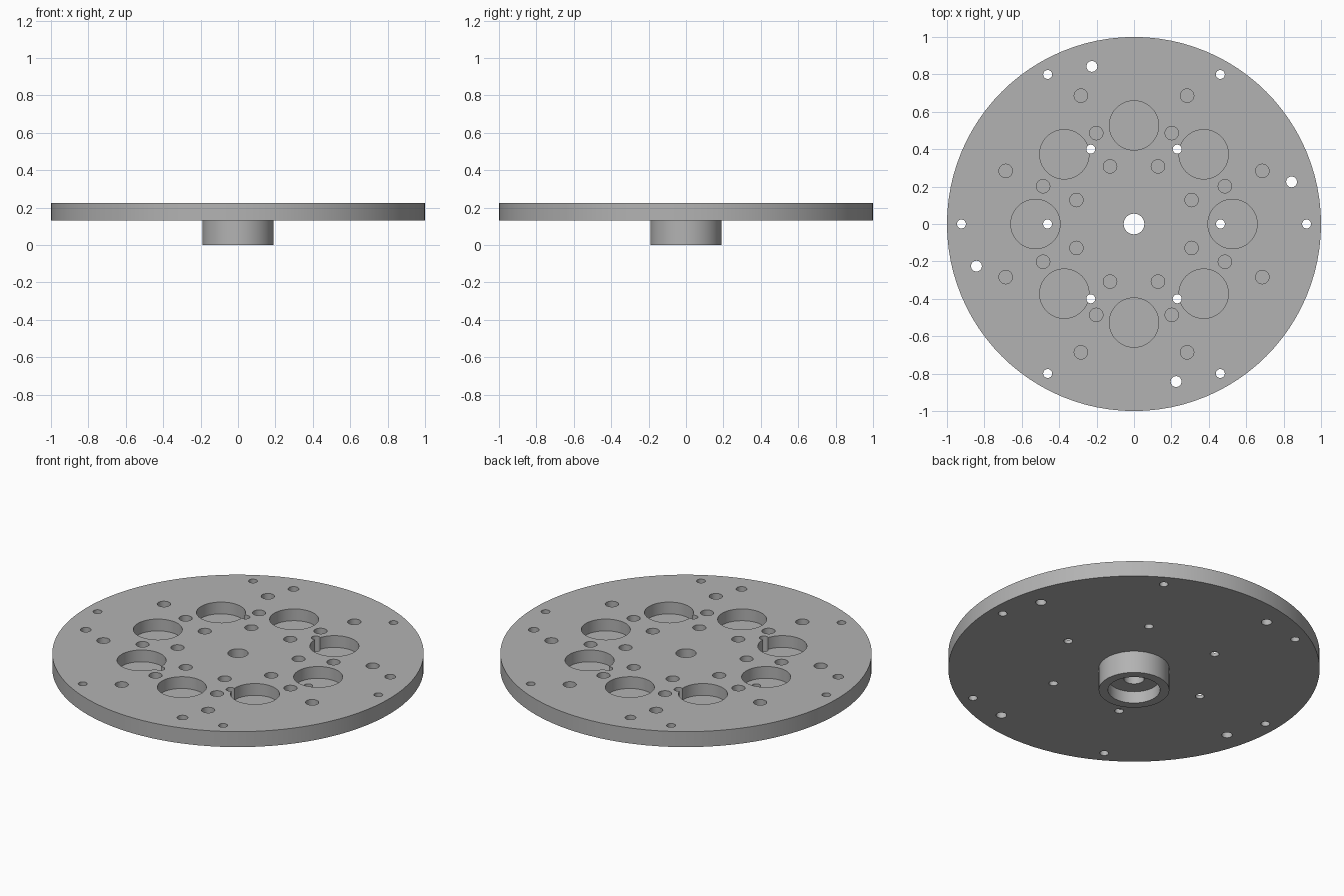
import bpy, bmesh, math
from mathutils import Matrix, Vector

cube = bpy.data.objects.get("Cube")
if cube:
    bpy.data.objects.remove(cube, do_unlink=True)

TOP, UNDER, FLOOR = 0.224, 0.132, 0.154

grey = bpy.data.materials.new("plain grey")
grey.use_nodes = True
grey.diffuse_color = (0.45, 0.45, 0.45, 1)
grey.node_tree.nodes["Principled BSDF"].inputs["Base Color"].default_value = grey.diffuse_color


def make_object(name, bm):
    bmesh.ops.recalc_face_normals(bm, faces=bm.faces)
    mesh = bpy.data.meshes.new(name)
    bm.to_mesh(mesh)
    bm.free()
    mesh.materials.append(grey)
    obj = bpy.data.objects.new(name, mesh)
    bpy.context.collection.objects.link(obj)
    return obj


def revolve(name, profile, steps):
    bm = bmesh.new()
    verts = [bm.verts.new((r, 0, z)) for r, z in profile]
    edges = [bm.edges.new((verts[i - 1], verts[i])) for i in range(len(verts))]
    bmesh.ops.spin(bm, geom=verts + edges, axis=(0, 0, 1), cent=(0, 0, 0),
                   angle=math.tau, steps=steps, use_merge=True)
    bmesh.ops.remove_doubles(bm, verts=bm.verts, dist=1e-5)
    return make_object(name, bm)


def drill(name, holes, low):
    """One cutter holding a cylinder per (x, y, radius), open above the top face."""
    bm = bmesh.new()
    high = TOP + 0.05
    for x, y, radius in holes:
        bmesh.ops.create_cone(bm, cap_ends=True, segments=48 if radius > 0.1 else 24,
                              radius1=radius, radius2=radius, depth=high - low,
                              matrix=Matrix.Translation((x, y, (high + low) / 2)))
    cutter = make_object(name, bm)
    cutter.hide_render = True
    return cutter


def ring(count, distance, radius, start=0.0):
    angles = [start + math.tau * i / count for i in range(count)]
    return [(distance * math.cos(a), distance * math.sin(a), radius) for a in angles]


# Round plate with hollow hub underneath and a centre hole
plate = revolve("round_plate_with_hub", [
    (0.055, 0.07), (0.14, 0.07), (0.14, 0), (0.19, 0),
    (0.19, UNDER), (1, UNDER), (1, TOP), (0.055, TOP)], 96)

# Blind pockets: eight large ones and three rings of paired small ones
pockets = ring(8, 0.527, 0.132)
for a, b in ((0.284, 0.686), (0.202, 0.486), (0.128, 0.308)):
    tilt = math.atan2(a, b)
    for start in (tilt, -tilt):
        pockets += ring(4, math.hypot(a, b), 0.036, start)

# Through holes: inner six, outer six and four larger rim holes
through = ring(6, 0.462, 0.024) + ring(6, 0.923, 0.024)
through += ring(4, 0.872, 0.029, math.atan2(0.225, 0.842))

for cutter in (drill("pocket_cutter", pockets, FLOOR),
               drill("through_hole_cutter", through, UNDER - 0.05)):
    cut = plate.modifiers.new(cutter.name, "BOOLEAN")
    cut.operation = "DIFFERENCE"
    cut.solver = "EXACT"
    cut.object = cutter

# Bake the cuts and drop the cutters
graph = bpy.context.evaluated_depsgraph_get()
plate.data = bpy.data.meshes.new_from_object(plate.evaluated_get(graph))
cutters = [m.object for m in plate.modifiers]
plate.modifiers.clear()
for cutter in cutters:
    bpy.data.objects.remove(cutter, do_unlink=True)

# Smooth curved walls, sharp rims
bpy.ops.object.select_all(action="DESELECT")
plate.select_set(True)
bpy.context.view_layer.objects.active = plate
bpy.ops.object.shade_smooth_by_angle(angle=math.radians(30))
